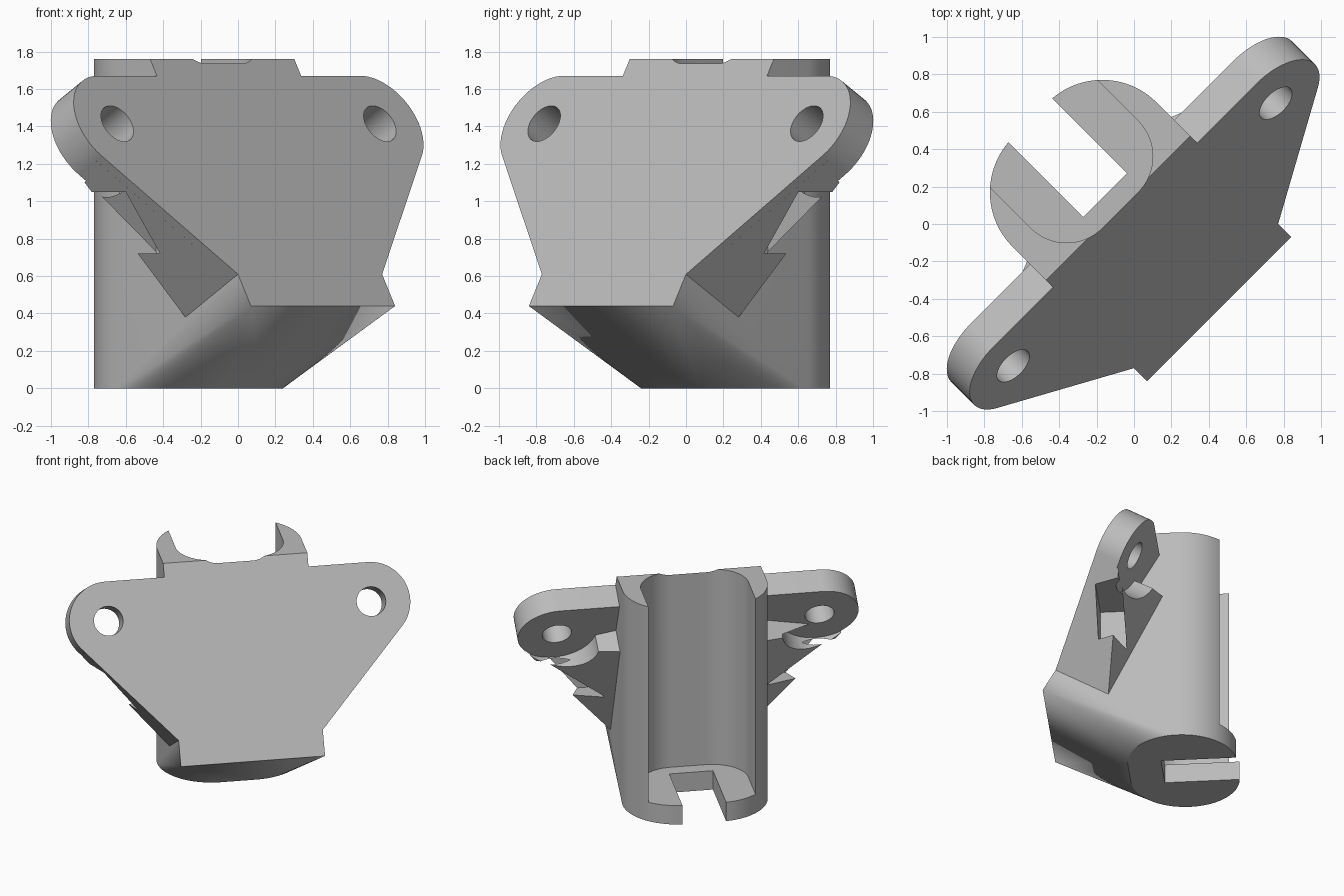
import bpy, bmesh, math
from mathutils import Vector, Matrix

if "Cube" in bpy.data.objects:
    bpy.data.objects.remove(bpy.data.objects["Cube"], do_unlink=True)

grey = bpy.data.materials.new("plain_grey")
grey.use_nodes = True
grey.diffuse_color = (0.5, 0.5, 0.5, 1)
grey.node_tree.nodes["Principled BSDF"].inputs["Base Color"].default_value = (0.5, 0.5, 0.5, 1)

TILT = math.radians(30)
S, C = math.sin(TILT), math.cos(TILT)
TURN = Matrix.Rotation(math.radians(45), 4, "Z")
HALF, TOP, LIP = 0.545, 1.76, 0.44      # body half width, top height, front lip height
FRONT = -0.643                          # depth of the front lip
EAR_U, EAR_S, EAR_R = 0.993, 1.126, 0.295


def on_plate(u, s, t):
    """Point on the leaning plate: across, up the slope, into its thickness."""
    return Vector((u, FRONT + s * S + t * C, LIP + s * C - t * S))


def arc(cx, cy, r, start, end, n=24):
    angles = [math.radians(start + (end - start) * i / n) for i in range(n + 1)]
    return [(cx + r * math.cos(a), cy + r * math.sin(a)) for a in angles]


def hull(name, points):
    """Convex solid around the points, turned to its final direction."""
    bm = bmesh.new()
    for p in points:
        bm.verts.new(TURN @ Vector(p))
    bmesh.ops.remove_doubles(bm, verts=bm.verts, dist=0.0005)
    res = bmesh.ops.convex_hull(bm, input=bm.verts)
    loose = {g for g in res["geom_interior"] + res["geom_unused"]
             if isinstance(g, bmesh.types.BMVert)}
    bmesh.ops.delete(bm, geom=list(loose), context="VERTS")
    bmesh.ops.dissolve_limit(bm, angle_limit=0.002, verts=bm.verts, edges=bm.edges)
    bmesh.ops.recalc_face_normals(bm, faces=bm.faces)
    mesh = bpy.data.meshes.new(name)
    bm.to_mesh(mesh)
    bm.free()
    mesh.materials.append(grey)
    ob = bpy.data.objects.new(name, mesh)
    bpy.context.collection.objects.link(ob)
    return ob


def combine(target, other, operation):
    mod = target.modifiers.new(operation.lower(), "BOOLEAN")
    mod.operation, mod.solver, mod.object = operation, "EXACT", other
    bpy.ops.object.select_all(action="DESELECT")
    bpy.context.view_layer.objects.active = target
    target.select_set(True)
    bpy.ops.object.modifier_apply(modifier=mod.name)
    bpy.data.objects.remove(other, do_unlink=True)


def box(name, u, v, z):
    return hull(name, [(a, b, c) for a in u for b in v for c in z])


def disc(u, s, r, t0, t1):
    return [on_plate(a, b, t) for a, b in arc(u, s, r, 0, 360, 64) for t in (t0, t1)]


# Holder body: rounded foot blending into a leaning front
CU, CV, R_OUT, R_IN = 0.135, 0.375, 0.41, 0.27
back = arc(CU, CV, R_OUT, 0, 90) + arc(-CU, CV, R_OUT, 90, 180)
front = arc(-CU, CV, R_OUT, 180, 270) + arc(CU, CV, R_OUT, 270, 360)
points = [(u, v, 0) for u, v in back + front] + [(u, v, TOP) for u, v in back]
top_v = FRONT + (TOP - LIP) * S / C
points += [(k * HALF, v, z) for k in (-1, 1) for v, z in ((FRONT, LIP), (top_v, TOP))]
body = hull("holder_bracket", points)

# Leaning plate with two rounded ears
BASE_S, THICK = 0.196, 0.2
points = [on_plate(k * HALF, BASE_S, t) for k in (-1, 1) for t in (0, THICK)]
for k in (-1, 1):
    points += disc(k * EAR_U, EAR_S, EAR_R, 0, THICK)
plate = hull("ear_plate", points)

# Tapered gussets behind the ears, cleared around the screws and slotted
reach = math.hypot(EAR_U - HALF, EAR_S - BASE_S)
slope = math.atan2(EAR_S - BASE_S, EAR_U - HALF) - math.asin(EAR_R / reach)
length = math.sqrt(reach ** 2 - EAR_R ** 2)
tip_u, tip_s = HALF + length * math.cos(slope), BASE_S + length * math.sin(slope)
for k in (-1, 1):
    gusset = hull("gusset", [on_plate(k * u, s, t) for u, s, t in (
        (HALF, BASE_S, 0.05), (HALF, BASE_S, 0.46), (tip_u, tip_s, 0.05),
        (tip_u, tip_s, THICK), (0.5, BASE_S, 0.05), (0.5, BASE_S, 0.46),
        (0.5, 1.12, 0.05), (0.5, 1.12, 0.4), (HALF, 1.12, 0.4))])
    combine(gusset, hull("screw_clearance", disc(k * EAR_U, EAR_S, 0.3, THICK, 0.9)),
            "DIFFERENCE")
    combine(plate, gusset, "UNION")
    combine(plate, box("side_slot", (k * 0.62, k * 1.4), (-0.2, 0.0), (0.72, 1.05)),
            "DIFFERENCE")
    combine(plate, hull("screw_hole", disc(k * EAR_U, EAR_S, 0.11, -0.2, 0.9)),
            "DIFFERENCE")
combine(body, plate, "UNION")

# Open channel down the back, and a narrow slot through its floor
FLOOR = 0.155
channel = arc(-CU, CV, R_IN, 180, 270) + arc(CU, CV, R_IN, 270, 360)
channel += [(CU + R_IN, 1.2), (-CU - R_IN, 1.2)]
combine(body, hull("channel", [(u, v, z) for u, v in channel for z in (FLOOR, 2)]),
        "DIFFERENCE")
combine(body, box("floor_slot", (-0.165, 0.165), (0.219, 1.2), (-0.2, 0.5)), "DIFFERENCE")

bpy.ops.object.select_all(action="DESELECT")
body.select_set(True)
bpy.context.view_layer.objects.active = body
bpy.ops.object.shade_smooth_by_angle(angle=math.radians(25))
